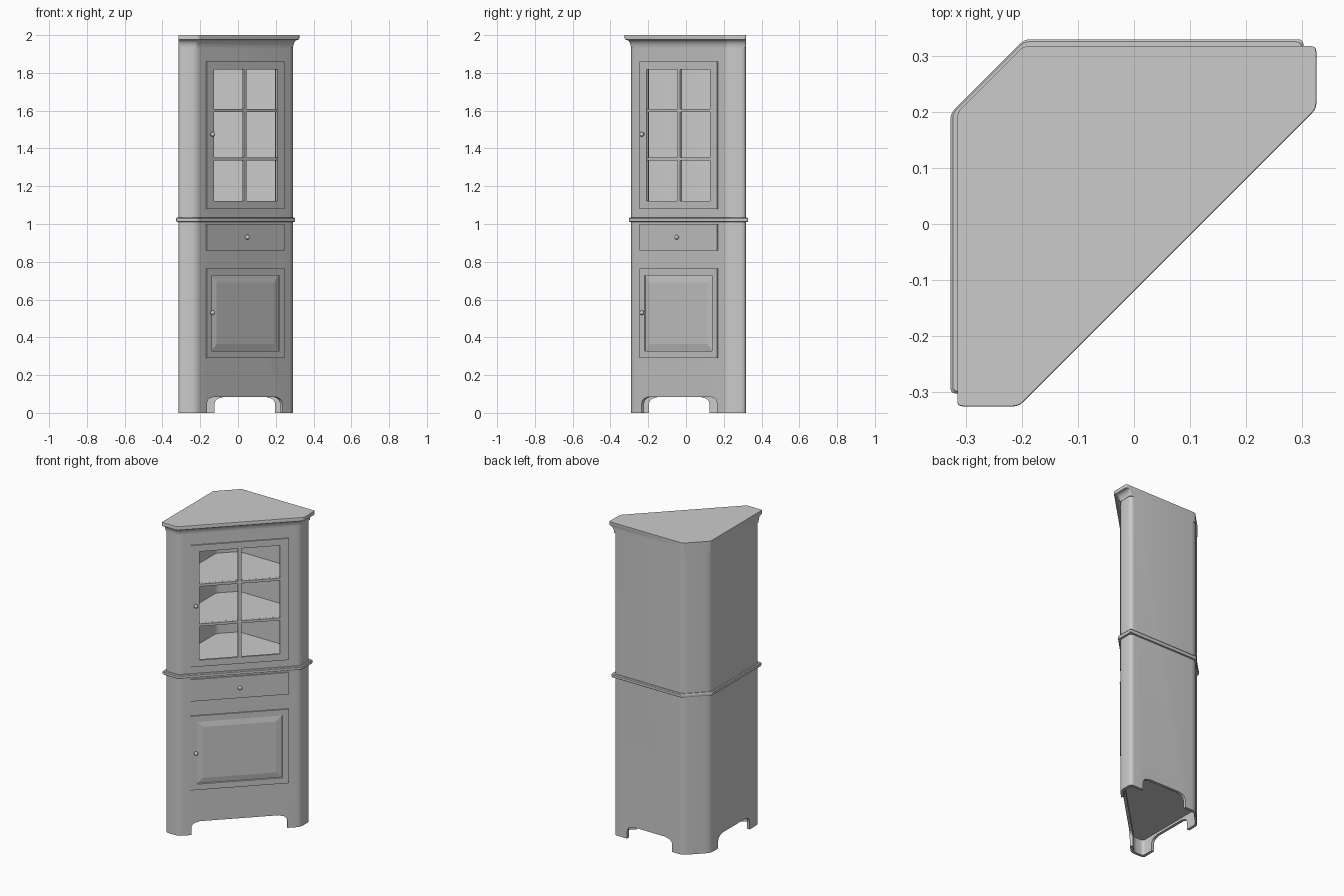
import bpy, bmesh, math
from mathutils import Vector, Matrix

cube = bpy.data.objects.get("Cube")
if cube:
    bpy.data.objects.remove(cube, do_unlink=True)

GREY = (0.6, 0.6, 0.6, 1)
paint = bpy.data.materials.new("grey paint")
paint.use_nodes = True
paint.diffuse_color = GREY
paint.node_tree.nodes["Principled BSDF"].inputs["Base Color"].default_value = GREY

# Local frame of the diagonal front: x along the face, -y outwards
FRONT = Matrix.Translation((0.035, -0.035, 0)) @ Matrix.Rotation(math.radians(45), 4, "Z")
ROOT2 = math.sqrt(2)


def finish(name, bm, matrix=None):
    """Turn a bmesh into a named, painted object."""
    if matrix:
        bm.transform(matrix)
    bmesh.ops.recalc_face_normals(bm, faces=bm.faces)
    mesh = bpy.data.meshes.new(name)
    bm.to_mesh(mesh)
    bm.free()
    mesh.materials.append(paint)
    obj = bpy.data.objects.new(name, mesh)
    bpy.context.collection.objects.link(obj)
    return obj


def activate(obj):
    bpy.ops.object.select_all(action="DESELECT")
    obj.select_set(True)
    bpy.context.view_layer.objects.active = obj


def smooth(obj):
    activate(obj)
    bpy.ops.object.shade_smooth_by_angle(angle=math.radians(30))


def outline(front, back, fillet, steps=4):
    """Six-sided corner plan, grown by front/back offsets, corners rounded."""
    left, rear = -0.315 - back, 0.317 + back
    right, fore = 0.29 + front, -0.29 - front
    diag, chamfer = 0.07 + front * ROOT2, 0.514 + back * ROOT2 * 0.6
    corners = [Vector(p) for p in (
        (left, fore), (fore + diag, fore), (right, right - diag),
        (right, rear), (rear - chamfer, rear), (left, left + chamfer))]
    points = []
    for i, c in enumerate(corners):
        a = c + (corners[i - 1] - c).normalized() * fillet
        b = c + (corners[(i + 1) % 6] - c).normalized() * fillet
        for k in range(steps + 1):
            t = k / steps
            points.append(a * (1 - t) ** 2 + c * 2 * t * (1 - t) + b * t * t)
    return points


def loft(name, levels, fillet):
    """Stack plan outlines given as (z, front offset, back offset)."""
    bm = bmesh.new()
    rings = [[bm.verts.new((p.x, p.y, z)) for p in outline(f, b, fillet)]
             for z, f, b in levels]
    for low, high in zip(rings, rings[1:]):
        n = len(low)
        for i in range(n):
            j = (i + 1) % n
            bm.faces.new((low[i], low[j], high[j], high[i]))
    bm.faces.new(rings[0])
    bm.faces.new(rings[-1])
    return finish(name, bm)


def box(name, x, y, z, matrix=FRONT):
    bm = bmesh.new()
    size = [r[1] - r[0] for r in (x, y, z)]
    mid = [(r[1] + r[0]) / 2 for r in (x, y, z)]
    bmesh.ops.create_cube(bm, size=1, matrix=Matrix.Translation(mid) @ Matrix.Diagonal((*size, 1)))
    return finish(name, bm, matrix)


def arch(half, matrix):
    """Bracket-foot opening, as a cutter."""
    r, spring, top = 0.035, 0.045, 0.085
    side = [(half, -0.05), (half, spring)]
    side += [(half - r + r * math.cos(a), spring + r * math.sin(a))
             for a in (math.radians(18 * k) for k in range(1, 6))]
    side.append((half - r - 0.012, top))
    profile = side + [(-x, z) for x, z in reversed(side)]
    bm = bmesh.new()
    face = bm.faces.new([bm.verts.new((x, -0.05, z)) for x, z in profile])
    ext = bmesh.ops.extrude_face_region(bm, geom=[face])["geom"]
    bmesh.ops.translate(bm, verts=[v for v in ext if isinstance(v, bmesh.types.BMVert)], vec=(0, 0.1, 0))
    return finish("foot_arch_cutter", bm, matrix)


def cut(obj, cutter):
    mod = obj.modifiers.new("cut", "BOOLEAN")
    mod.operation, mod.solver, mod.object = "DIFFERENCE", "EXACT", cutter
    activate(obj)
    bpy.ops.object.modifier_apply(modifier=mod.name)
    bpy.data.objects.remove(cutter, do_unlink=True)


# Carcass: solid plan hollowed into a plinth space and a display space
carcass = loft("carcass", [(0, 0, 0), (1.95, 0, 0)], 0.025)
cut(carcass, loft("plinth_cutter", [(-0.1, -0.018, -0.018), (0.1, -0.018, -0.018)], 0.02))
cut(carcass, loft("display_cutter", [(1.09, -0.018, -0.018), (1.93, -0.018, -0.018)], 0.02))
cut(carcass, box("window_cutter", (-0.245, 0.245), (-0.05, 0.05), (1.11, 1.83)))
cut(carcass, arch(0.283, FRONT))
cut(carcass, arch(0.16, Matrix.Translation((0.036, 0.317, 0))))
cut(carcass, arch(0.16, Matrix.Translation((-0.315, -0.036, 0)) @ Matrix.Rotation(math.radians(90), 4, "Z")))
smooth(carcass)

# Shelves
for i, z in enumerate((1.345, 1.6)):
    loft(f"shelf_{i + 1}", [(z - 0.008, -0.017, -0.017), (z + 0.005, -0.017, -0.017)], 0.02)

# Waist moulding and cornice
smooth(loft("waist_moulding", [(1.01, 0, 0), (1.012, 0.009, 0.009), (1.017, 0.012, 0.012),
                               (1.03, 0.012, 0.012), (1.035, 0.008, 0.008), (1.035, 0, 0)], 0.01))
cove = [(1.935 + 0.04 * math.sin(a), 0.002 + 0.025 * (1 - math.cos(a)), 0)
        for a in (math.radians(15 * k) for k in range(7))]
smooth(loft("cornice", cove + [(1.977, 0.034, 0), (1.998, 0.035, 0), (2.0, 0.034, 0)], 0.01))

# Glazed door: stiles, rails and glazing bars
FACE = (-0.008, 0.004)
BAR = (-0.006, 0.01)
for side, s in (("left", 1), ("right", -1)):
    box(f"door_stile_{side}", sorted((s * 0.237, s * 0.29)), FACE, (1.08, 1.86))
for level, z in (("bottom", (1.08, 1.122)), ("top", (1.818, 1.86))):
    box(f"door_rail_{level}", (-0.237, 0.237), FACE, z)
box("glazing_bar_upright", (-0.01, 0.01), BAR, (1.122, 1.818))
for i, z in enumerate((1.345, 1.6)):
    box(f"glazing_bar_{i + 1}", (-0.237, 0.237), (BAR[0] + 0.001, BAR[1]), (z - 0.008, z + 0.008))

# Drawer front
box("drawer_front", (-0.29, 0.29), FACE, (0.86, 1.0))

# Lower door with a raised and fielded panel
door = box("lower_door", (-0.29, 0.29), (-0.008, 0.002), (0.29, 0.765), None)
bm = bmesh.new()
bm.from_mesh(door.data)
bm.faces.ensure_lookup_table()
panel = [min(bm.faces, key=lambda f: f.calc_center_median().y)]
for width, rise in ((0.053, 0), (0.002, -0.007), (0.05, 0.006)):
    bmesh.ops.inset_region(bm, faces=panel, thickness=width, depth=rise)
bm.transform(FRONT)
bm.to_mesh(door.data)
bm.free()

# Knobs
for name, x, z in (("upper_door", -0.26, 1.475), ("drawer", 0, 0.93), ("lower_door", -0.26, 0.53)):
    bm = bmesh.new()
    turn = Matrix.Rotation(math.radians(90), 4, "X")
    bmesh.ops.create_uvsphere(bm, u_segments=16, v_segments=10, radius=0.012,
                              matrix=Matrix.Translation((x, -0.022, z)) @ turn)
    bmesh.ops.create_cone(bm, cap_ends=True, segments=12, radius1=0.006, radius2=0.006, depth=0.018,
                          matrix=Matrix.Translation((x, -0.011, z)) @ turn)
    smooth(finish(f"{name}_knob", bm, FRONT))
